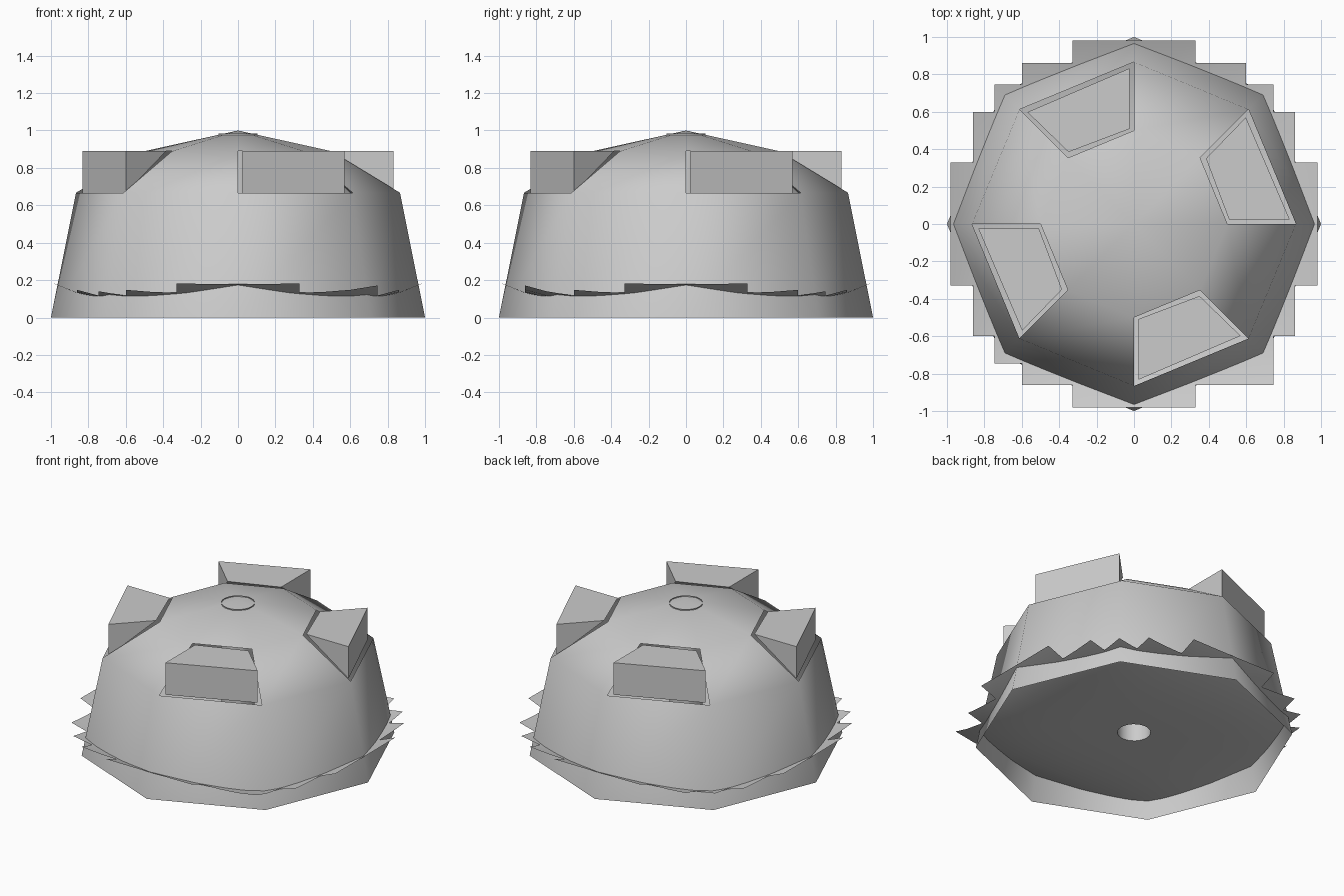
import bpy, bmesh
from math import sin, cos, pi

if "Cube" in bpy.data.objects:
    bpy.data.objects.remove(bpy.data.objects["Cube"])


def make(name, verts, faces, smooth=False, outward=True):
    me = bpy.data.meshes.new(name)
    bm = bmesh.new()
    vs = [bm.verts.new(v) for v in verts]
    for f in faces:
        bm.faces.new([vs[i] for i in f])
    bmesh.ops.delete(bm, geom=[v for v in bm.verts if not v.link_faces], context='VERTS')
    if outward:
        bmesh.ops.recalc_face_normals(bm, faces=bm.faces)
    for f in bm.faces:
        f.smooth = smooth
    bm.to_mesh(me)
    bm.free()
    ob = bpy.data.objects.new(name, me)
    bpy.context.collection.objects.link(ob)
    return ob


# Eight-sided dome shell, open below, with four roof panels left out
rings = [(1, 0), (0.866, 0.667), (0.5, 0.889)]
verts = [(r * cos(k * pi / 4), r * sin(k * pi / 4), z) for r, z in rings for k in range(8)]
verts.append((0, 0, 1))
faces = []
for k in range(8):
    n = (k + 1) % 8
    faces.append((k, n, 8 + n, 8 + k))
    if k % 2:
        faces.append((8 + k, 8 + n, 16 + n, 16 + k))
    faces.append((16 + k, 16 + n, 24))
make("dome_shell", verts, faces, smooth=True, outward=False)

# Four wedge-shaped dormers standing in the roof openings
plan = [(0.832, 0.025), (0.598, 0.57), (0.385, 0.35), (0.508, 0.025)]
for i in range(4):
    c, s = cos(i * pi / 2), sin(i * pi / 2)
    p = [(c * x - s * y, s * x + c * y) for x, y in plan]
    verts = [(*q, 0.889) for q in p] + [(*p[0], 0.667), (*p[1], 0.667)]
    make(f"dormer_{i + 1}", verts,
         [(0, 1, 2, 3), (0, 4, 5, 1), (1, 5, 2), (0, 3, 4), (3, 2, 5, 4)])


# Shallow dished floor with a stepped outline and a round centre hole
def floor_z(x, y):
    return 0.06 + 0.13 * min(1, x ** 4 + y ** 4)


half = [0.165, 0.33, 0.46, 0.6, 0.745, 0.86, 0.98]
line = [-v for v in reversed(half)] + [0] + half
n = len(line)
R, SIDES = 0.105, 24
verts = [(x, y, floor_z(x, y)) for y in line for x in line]
faces = []
for j in range(n - 1):
    for i in range(n - 1):
        x0, x1, y0, y1 = line[i], line[i + 1], line[j], line[j + 1]
        a, b = max(abs(x0), abs(x1)), max(abs(y0), abs(y1))
        big, small = max(a, b), min(a, b)
        inside = big < 0.75 or (big < 0.87 and small < 0.61) or small < 0.34
        extra = x0 == 0.6 and y0 == -0.86
        if (inside or extra) and big > 0.17:
            faces.append((j * n + i, j * n + i + 1, (j + 1) * n + i + 1, (j + 1) * n + i))
base = len(verts)
verts += [(R * cos(t * 2 * pi / SIDES), R * sin(t * 2 * pi / SIDES), 0.06) for t in range(SIDES)]
around = [(1, 0), (1, 1), (0, 1), (-1, 1), (-1, 0), (-1, -1), (0, -1), (1, -1)]
grid = [(7 + dy) * n + 7 + dx for dx, dy in around]
for k in range(8):
    inner = [base + (3 * k + m) % SIDES for m in (3, 2, 1, 0)]
    faces.append([grid[k], grid[(k + 1) % 8]] + inner)
make("dished_floor", verts, faces, smooth=True, outward=False)

# Open tube from the floor hole up to the roof
verts = [(R * cos(t * 2 * pi / SIDES), R * sin(t * 2 * pi / SIDES), z)
         for z in (0.06, 0.983) for t in range(SIDES)]
make("centre_tube", verts,
     [(t, (t + 1) % SIDES, SIDES + (t + 1) % SIDES, SIDES + t) for t in range(SIDES)],
     smooth=True, outward=False)
